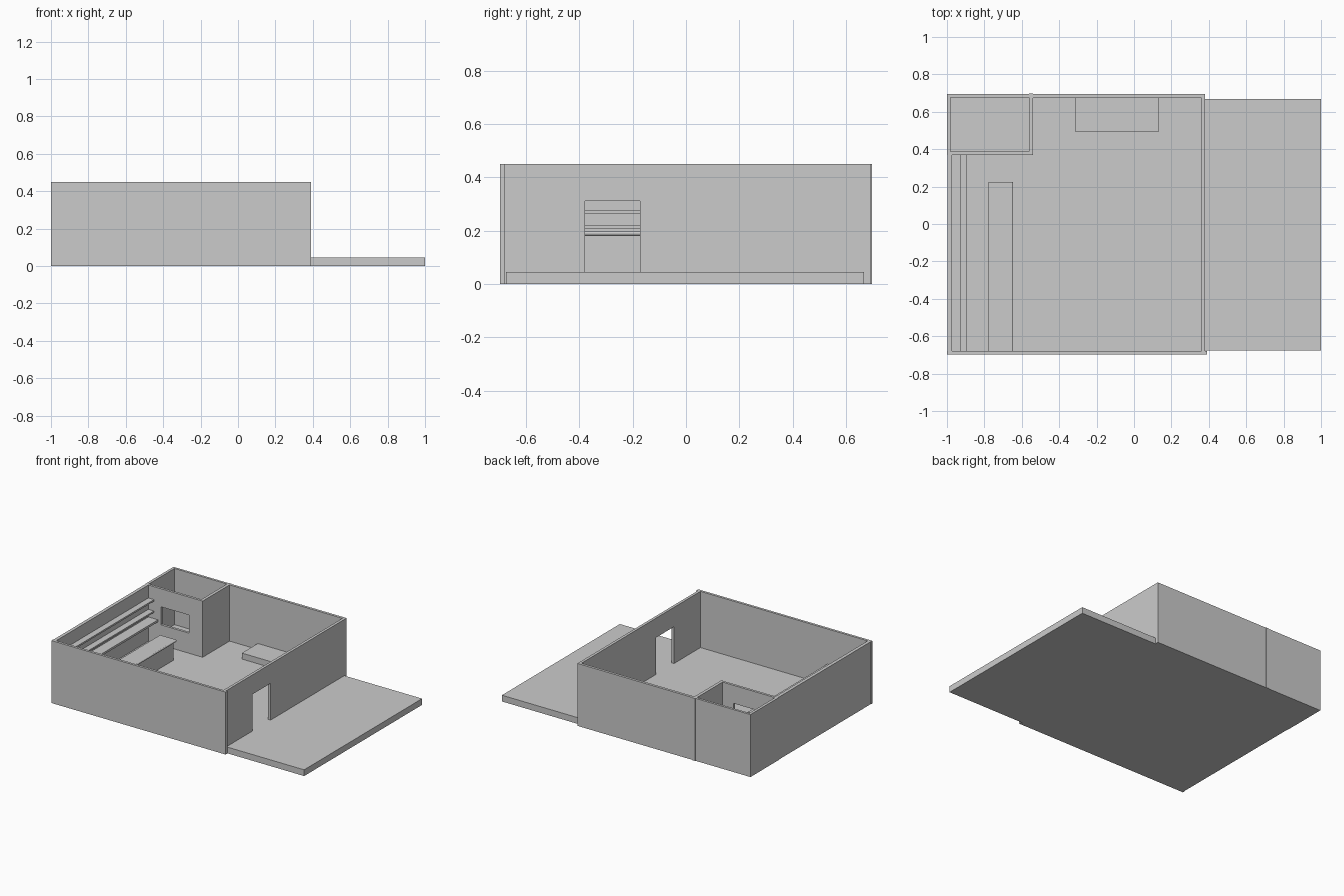
import bpy, bmesh

if "Cube" in bpy.data.objects:
    bpy.data.objects.remove(bpy.data.objects["Cube"])


def box(name, x0, x1, y0, y1, z0, z1):
    """Axis-aligned box from its extents."""
    bm = bmesh.new()
    bmesh.ops.create_cube(bm, size=1)
    for v in bm.verts:
        v.co = (x1 if v.co.x > 0 else x0,
                y1 if v.co.y > 0 else y0,
                z1 if v.co.z > 0 else z0)
    mesh = bpy.data.meshes.new(name)
    bm.to_mesh(mesh)
    bm.free()
    obj = bpy.data.objects.new(name, mesh)
    bpy.context.collection.objects.link(obj)
    return obj


def cut(obj, *extents):
    """Cut a box-shaped opening through a wall."""
    cutter = box(obj.name + "_opening_cutter", *extents)
    cutter.hide_render = True
    cutter.hide_viewport = False
    cutter.display_type = 'WIRE'
    mod = obj.modifiers.new("opening", 'BOOLEAN')
    mod.operation = 'DIFFERENCE'
    mod.solver = 'EXACT'
    mod.object = cutter
    bpy.context.view_layer.objects.active = obj
    bpy.ops.object.modifier_apply(modifier=mod.name)
    bpy.data.objects.remove(cutter)


H = 0.45       # wall height
F = 0.045      # floor height

# Floor slabs
box("floor", -0.99, 0.37, -0.69, 0.685, 0, F)
box("terrace", 0.37, 1.0, -0.675, 0.668, 0, F)

# Outer walls
box("front_wall", -1.0, 0.39, -0.697, -0.679, 0, H)
box("left_wall", -0.997, -0.973, -0.679, 0.369, 0, H)
box("back_wall", -0.54, 0.38, 0.675, 0.694, 0, H)
right_wall = box("right_wall", 0.36, 0.38, -0.679, 0.675, 0, H)
cut(right_wall, 0.3, 0.5, -0.378, -0.172, F, 0.31)

# Small corner room with serving window
box("room_left_wall", -1.0, -0.98, 0.369, 0.694, 0, H)
box("room_back_wall", -0.98, -0.562, 0.677, 0.694, 0, H)
box("room_right_wall", -0.562, -0.54, 0.369, 0.698, 0, H)
room_front = box("room_front_wall", -0.98, -0.562, 0.369, 0.387, 0, H)
cut(room_front, -0.874, -0.65, 0.3, 0.45, 0.19, 0.32)

# Wall shelves, the lowest one deeper
for name, x1, z0, z1 in (("upper_shelf", -0.928, 0.345, 0.357),
                         ("middle_shelf", -0.928, 0.264, 0.275),
                         ("lower_shelf", -0.896, 0.205, 0.22)):
    box(name, -0.973, x1, -0.679, 0.369, z0, z1)

# Counter with an overhanging top
box("counter_base", -0.775, -0.67, -0.679, 0.22, F, 0.184)
top = box("counter_top", -0.778, -0.647, -0.679, 0.225, 0.182, 0.197)
bm = bmesh.new()
bm.from_mesh(top.data)
edges = [e for e in bm.edges if all(v.co.x > -0.7 for v in e.verts)
         and abs(e.verts[0].co.z - e.verts[1].co.z) < 0.001]
bmesh.ops.bevel(bm, geom=edges, offset=0.006, segments=3, profile=0.5,
                affect='EDGES')
bm.to_mesh(top.data)
bm.free()

# Low platform against the back wall
box("platform", -0.315, 0.134, 0.494, 0.675, F, 0.088)
